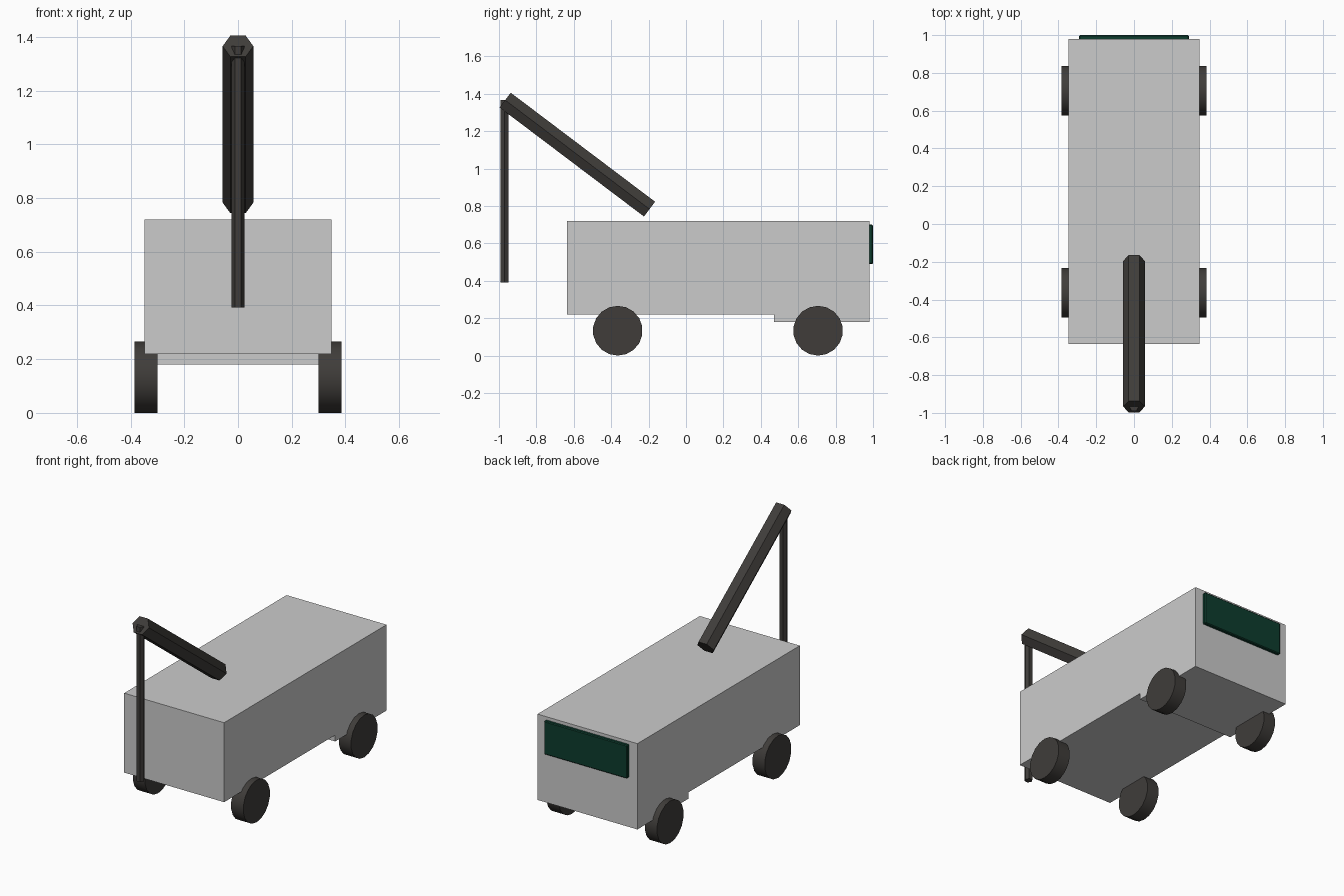
import bpy, bmesh, math
from mathutils import Vector

if "Cube" in bpy.data.objects:
    bpy.data.objects.remove(bpy.data.objects["Cube"])


def material(name, rgb):
    m = bpy.data.materials.new(name)
    m.diffuse_color = (*rgb, 1)
    m.use_nodes = True
    m.node_tree.nodes["Principled BSDF"].inputs["Base Color"].default_value = m.diffuse_color
    return m


dark = material("dark_rubber", (0.05, 0.046, 0.042))
glass = material("green_glass", (0.004, 0.045, 0.027))


def prism(name, a, b, radius, sides, mat):
    """Cylinder or prism running from a to b, one cross-section corner along x."""
    a, b = Vector(a), Vector(b)
    d = (b - a).normalized()
    u = Vector((0, 0, 1)) if abs(d.x) > 0.9 else Vector((1, 0, 0))
    v = d.cross(u)
    ring = [radius * (u * math.cos(t) + v * math.sin(t))
            for t in (2 * math.pi * i / sides for i in range(sides))]
    bm = bmesh.new()
    lo = [bm.verts.new(a + p) for p in ring]
    hi = [bm.verts.new(b + p) for p in ring]
    bm.faces.new(lo[::-1])
    bm.faces.new(hi)
    for i in range(sides):
        j = (i + 1) % sides
        bm.faces.new((lo[i], lo[j], hi[j], hi[i]))
    return finish(name, bm, mat)


def finish(name, bm, mat=None):
    bmesh.ops.recalc_face_normals(bm, faces=bm.faces)
    me = bpy.data.meshes.new(name)
    bm.to_mesh(me)
    bm.free()
    ob = bpy.data.objects.new(name, me)
    bpy.context.collection.objects.link(ob)
    if mat:
        me.materials.append(mat)
    return ob


def extrude_x(name, profile, half, mat=None):
    """Side profile of (y, z) points extruded across the width."""
    bm = bmesh.new()
    f = bm.faces.new([bm.verts.new((-half, y, z)) for y, z in profile])
    r = bmesh.ops.extrude_face_region(bm, geom=[f], use_keep_orig=True)
    verts = [g for g in r["geom"] if isinstance(g, bmesh.types.BMVert)]
    bmesh.ops.translate(bm, verts=verts, vec=(2 * half, 0, 0))
    return finish(name, bm, mat)


# Van body with the deeper cab section
extrude_x("body", [(-0.635, 0.22), (0.47, 0.22), (0.47, 0.18), (0.98, 0.18),
                   (0.98, 0.72), (-0.635, 0.72)], 0.348)

# Windscreen panel with softened edges
screen = extrude_x("windscreen", [(0.975, 0.49), (1.0, 0.49), (1.0, 0.70), (0.975, 0.70)],
                   0.29, glass)
bev = screen.modifiers.new("edge_bevel", "BEVEL")
bev.width, bev.segments = 0.005, 1

# Four wheels
for end, y in (("front", -0.365), ("rear", 0.706)):
    for side, s in (("left", -1), ("right", 1)):
        w = prism(f"{end}_{side}_wheel", (s * 0.30, y, 0.133), (s * 0.385, y, 0.133),
                  0.133, 18, dark)
        bpy.context.view_layer.objects.active = w
        w.select_set(True)
        bpy.ops.object.shade_smooth_by_angle(angle=math.radians(35))
        w.select_set(False)

# Crane boom and hanging cable, both hexagonal
prism("boom", (0, -0.195, 0.783), (0, -0.967, 1.366), 0.057, 6, dark)
prism("hanging_cable", (0, -0.97, 0.392), (0, -0.97, 1.366), 0.024, 6, dark)
